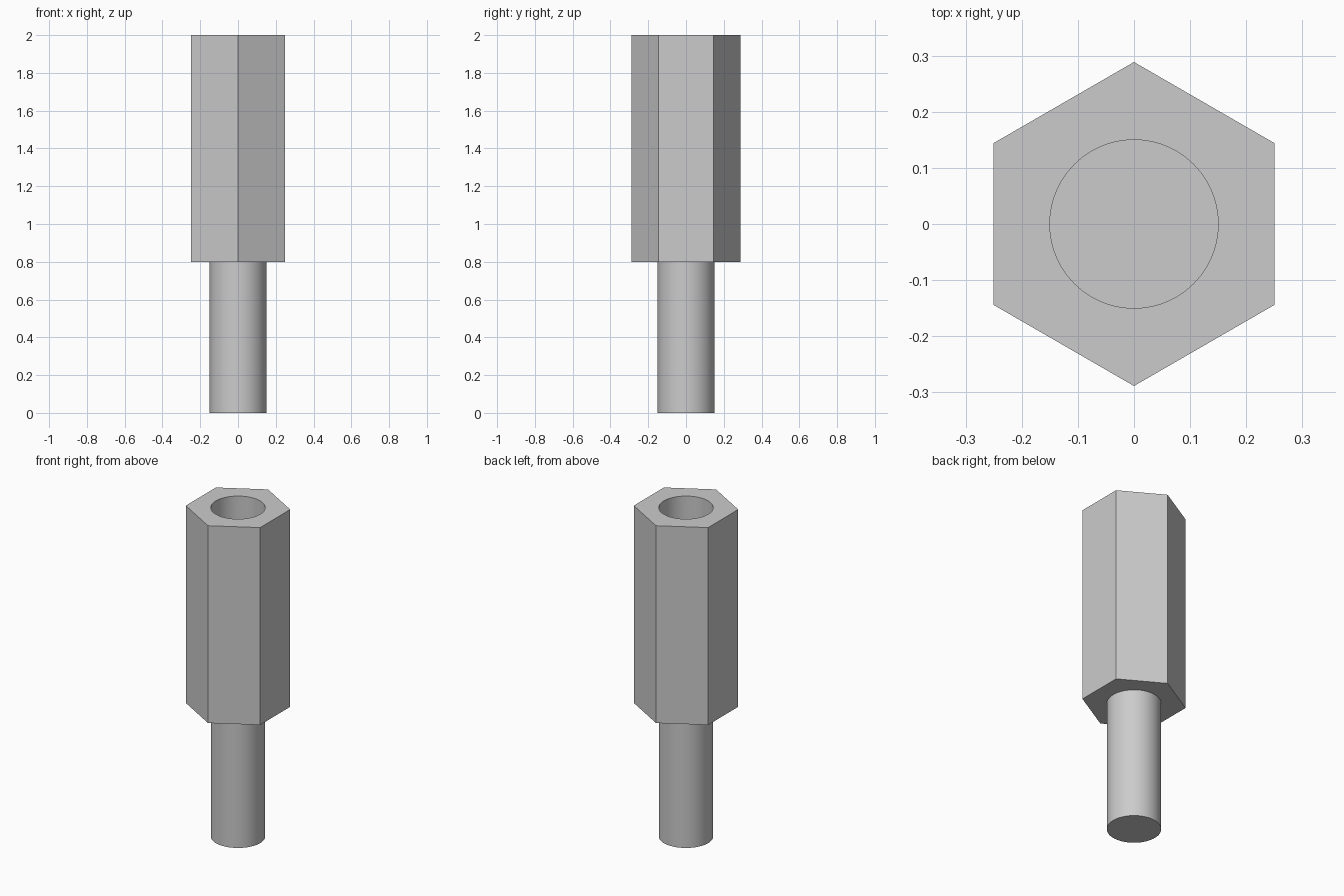
import bpy
import math

cube = bpy.data.objects.get("Cube")
if cube:
    bpy.data.objects.remove(cube, do_unlink=True)

HEX_RADIUS = 0.5 / math.sqrt(3)   # half-unit across the flats
BORE_RADIUS = 0.15
SHOULDER, TOP = 0.8, 2.0
BORE_FLOOR = 1.2

metal = bpy.data.materials.new("light_grey_metal")
metal.use_nodes = True
grey = (0.6, 0.6, 0.6, 1)
metal.diffuse_color = grey
metal.node_tree.nodes["Principled BSDF"].inputs["Base Color"].default_value = grey


def prism(name, sides, radius, bottom, top):
    """Upright closed prism with a corner on the y axis."""
    bpy.ops.mesh.primitive_cylinder_add(
        vertices=sides, radius=radius, depth=top - bottom,
        location=(0, 0, (bottom + top) / 2))
    obj = bpy.context.object
    obj.name = name
    obj.data.materials.append(metal)
    return obj


def smooth(obj):
    bpy.ops.object.select_all(action="DESELECT")
    obj.select_set(True)
    bpy.context.view_layer.objects.active = obj
    bpy.ops.object.shade_smooth_by_angle(angle=math.radians(30))


# Hexagonal body with a blind bore in its top
body = prism("hex_body", 6, HEX_RADIUS, SHOULDER, TOP)
cutter = prism("bore_cutter", 96, BORE_RADIUS, BORE_FLOOR, TOP + 0.1)
cutter.hide_render = True
bore = body.modifiers.new("bore", "BOOLEAN")
bore.operation = "DIFFERENCE"
bore.solver = "EXACT"
bore.object = cutter
bpy.context.view_layer.objects.active = body
bpy.ops.object.modifier_apply(modifier=bore.name)
bpy.data.objects.remove(cutter, do_unlink=True)
smooth(body)

# Round stud, seated slightly inside the body
stud = prism("stud", 96, BORE_RADIUS, 0, SHOULDER + 0.1)
smooth(stud)
